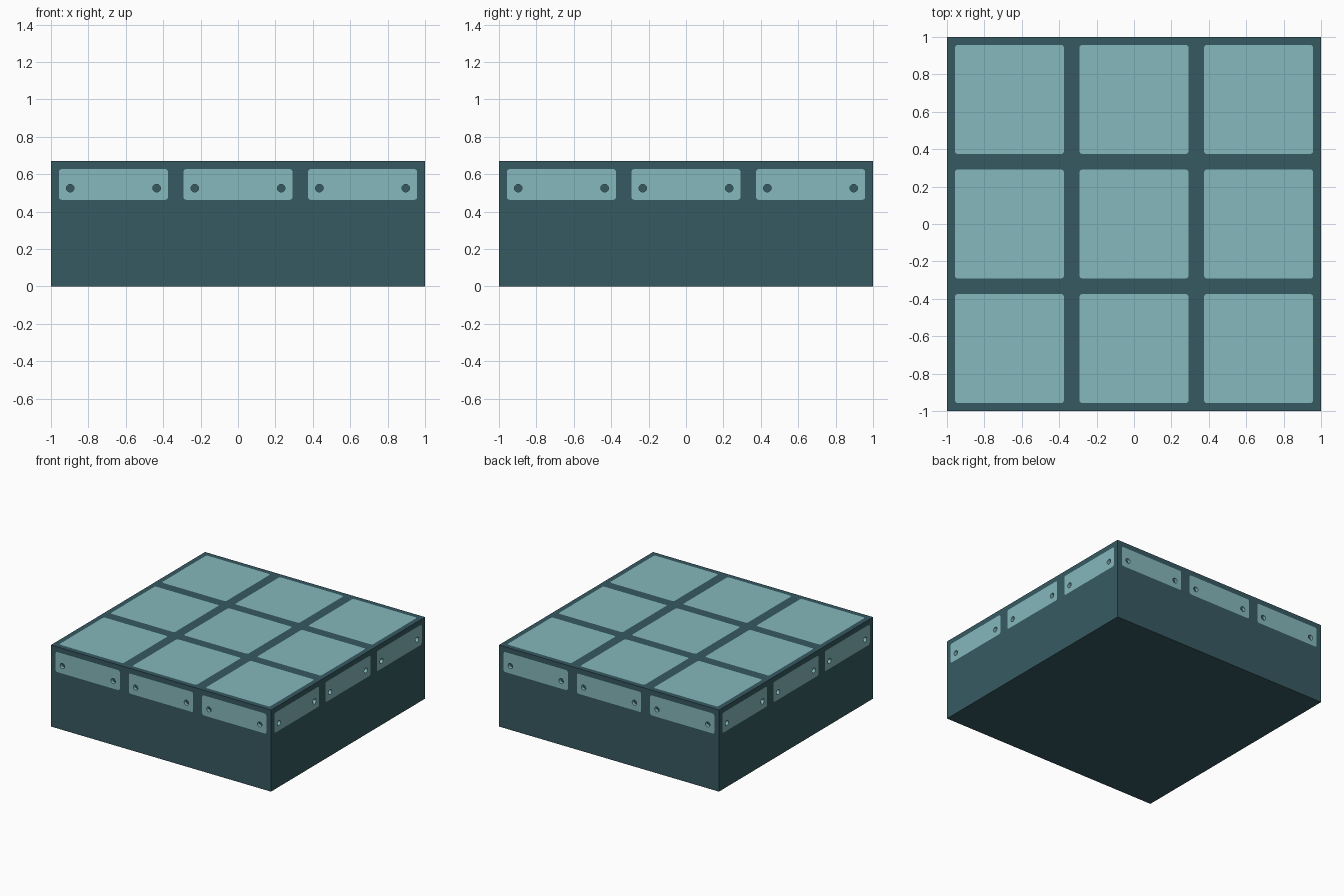
import bpy, bmesh, math
from mathutils import Matrix

if "Cube" in bpy.data.objects:
    bpy.data.objects.remove(bpy.data.objects["Cube"])

H = 0.67                       # body height
SIDE_D, TOP_D = 0.026, 0.015   # panel thicknesses
W = 0.583                      # panel width
STEPS = (-0.666, 0.0, 0.666)   # panel spacing


def material(name, rgb):
    m = bpy.data.materials.new(name)
    m.diffuse_color = (*rgb, 1)
    m.use_nodes = True
    m.node_tree.nodes["Principled BSDF"].inputs["Base Color"].default_value = m.diffuse_color
    return m


dark = material("dark teal", (0.037, 0.102, 0.122))
light = material("pale teal", (0.235, 0.479, 0.503))


def rounded_rect(w, h, r=0.015, n=3):
    pts = []
    for k, (sx, sy) in enumerate(((1, 1), (-1, 1), (-1, -1), (1, -1))):
        for i in range(n + 1):
            a = math.pi / 2 * (k + i / n)
            pts.append((sx * (w / 2 - r) + r * math.cos(a),
                        sy * (h / 2 - r) + r * math.sin(a)))
    return pts


def circle(cx, cy, r=0.021, n=12):
    return [(cx + r * math.cos(2 * math.pi * i / n),
             cy + r * math.sin(2 * math.pi * i / n)) for i in range(n)]


def add_prism(bm, pts, z0, z1, matrix=Matrix()):
    lo = [bm.verts.new(matrix @ Matrix.Translation((x, y, z0)).translation) for x, y in pts]
    hi = [bm.verts.new(matrix @ Matrix.Translation((x, y, z1)).translation) for x, y in pts]
    bm.faces.new(lo[::-1])
    bm.faces.new(hi)
    for i in range(len(pts)):
        j = (i + 1) % len(pts)
        bm.faces.new((lo[i], lo[j], hi[j], hi[i]))


def make_object(name, bm, mat):
    me = bpy.data.meshes.new(name)
    bm.to_mesh(me)
    bm.free()
    me.materials.append(mat)
    ob = bpy.data.objects.new(name, me)
    bpy.context.collection.objects.link(ob)
    return ob


def cut(ob, cutter):
    mod = ob.modifiers.new("cut", 'BOOLEAN')
    mod.operation = 'DIFFERENCE'
    mod.solver = 'EXACT'
    mod.object = cutter
    bpy.context.view_layer.update()
    dg = bpy.context.evaluated_depsgraph_get()
    me = bpy.data.meshes.new_from_object(ob.evaluated_get(dg))
    ob.modifiers.clear()
    ob.data = me
    bpy.data.objects.remove(cutter)


pockets = bmesh.new()

# side panels, each with two screw holes
side_shape = rounded_rect(W, 0.165)
for k, side in enumerate(("front", "right", "back", "left")):
    for i, x in enumerate(STEPS):
        m = (Matrix.Rotation(k * math.pi / 2, 4, 'Z')
             @ Matrix.Translation((x, -1, 0.545)) @ Matrix.Rotation(math.pi / 2, 4, 'X'))
        add_prism(pockets, side_shape, -SIDE_D, 0.02, m)
        plate = bmesh.new()
        add_prism(plate, side_shape, -SIDE_D, 0, m)
        holes = bmesh.new()
        for s in (-1, 1):
            add_prism(holes, circle(s * 0.231, -0.02), -SIDE_D - 0.02, 0.02, m)
        panel = make_object(f"{side}_panel_{i + 1}", plate, light)
        cut(panel, make_object("hole_cutter", holes, light))

# top panels in a three by three grid
top_shape = rounded_rect(W, W)
for i, x in enumerate(STEPS):
    for j, y in enumerate(STEPS):
        m = Matrix.Translation((x, y, H))
        add_prism(pockets, top_shape, -TOP_D, 0.02, m)
        plate = bmesh.new()
        add_prism(plate, top_shape, -TOP_D, 0, m)
        make_object(f"top_panel_{i + 1}_{j + 1}", plate, light)

# body block with pockets for the panels
block = bmesh.new()
add_prism(block, [(-1, -1), (1, -1), (1, 1), (-1, 1)], 0, H)
body = make_object("body", block, dark)
cut(body, make_object("pocket_cutter", pockets, dark))
